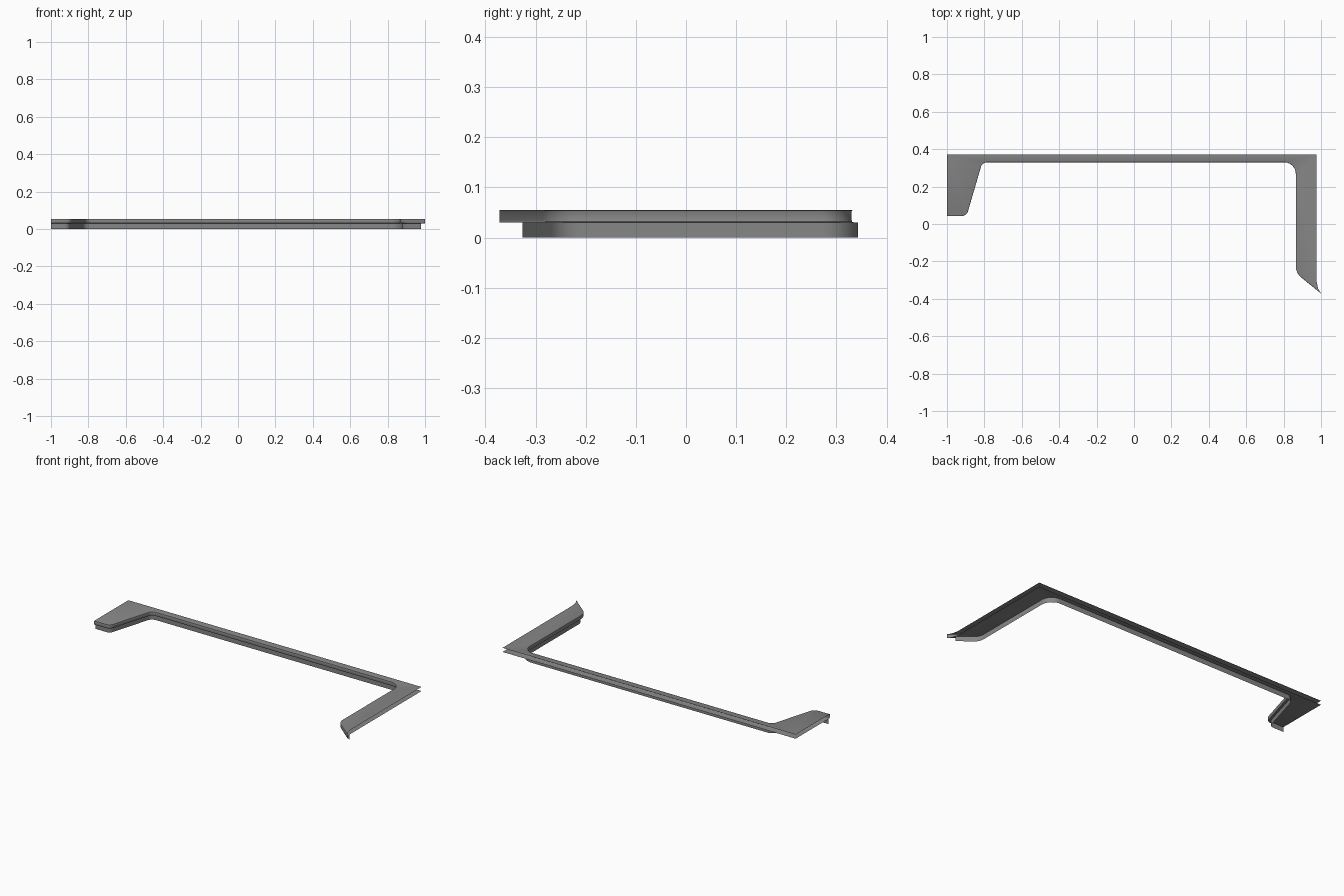
import bpy, bmesh, math
from mathutils import Vector

if "Cube" in bpy.data.objects:
    bpy.data.objects.remove(bpy.data.objects["Cube"])

# Dark grey finish shared by both parts
grey = bpy.data.materials.new("dark_grey")
grey.diffuse_color = (.24, .24, .24, 1)
grey.use_nodes = True
grey.node_tree.nodes["Principled BSDF"].inputs["Base Color"].default_value = grey.diffuse_color


def rounded_path(points, steps=8):
    """Polyline through (x, y, radius) points with filleted corners."""
    out = []
    for i, (x, y, r) in enumerate(points):
        p = Vector((x, y))
        if r == 0:
            out.append(p)
            continue
        a = (Vector(points[i - 1][:2]) - p).normalized()
        b = (Vector(points[i + 1][:2]) - p).normalized()
        half = a.angle(b) / 2
        centre = p + (a + b).normalized() * (r / math.sin(half))
        start = p + a * (r / math.tan(half)) - centre
        end = p + b * (r / math.tan(half)) - centre
        for s in range(steps + 1):
            t = s / steps
            out.append(centre + start.lerp(end, t).normalized() * r)
    return out


def inset(path, d):
    """Shift the path towards the back; the pointed last end stays put."""
    out = []
    for i, p in enumerate(path):
        if i == len(path) - 1:
            out.append(p.copy())
            continue
        t = (path[i + 1] - path[max(i - 1, 0)]).normalized()
        if i == 0:
            t = (path[1] - path[0]).normalized()
        out.append(p + Vector((-t.y, t.x)) * d)
    return out


def ring(bm, path, z):
    return [bm.verts.new((p.x, p.y, z)) for p in path]


def bridge(bm, upper, lower):
    for i in range(len(upper) - 1):
        bm.faces.new((upper[i], lower[i], lower[i + 1], upper[i + 1]))


def finish(bm, name):
    mesh = bpy.data.meshes.new(name)
    bm.to_mesh(mesh)
    bm.free()
    mesh.materials.append(grey)
    ob = bpy.data.objects.new(name, mesh)
    bpy.context.collection.objects.link(ob)
    bpy.ops.object.select_all(action='DESELECT')
    ob.select_set(True)
    bpy.context.view_layer.objects.active = ob
    bpy.ops.object.shade_smooth_by_angle(angle=math.radians(40))
    return ob


# Counter slab: top and underside sheets joined by a rounded front edge, open at the back
front = rounded_path([(-1, .043, 0), (-.895, .043, .035), (-.811, .330, .035),
                      (.865, .330, .062), (.865, -.262, .08), (1, -.372, 0)])
back = [Vector(p) for p in [(.984, -.345), (.977, -.31), (.977, .372), (-1, .372)]]
bm = bmesh.new()
T, R, TOP, BOTTOM = .003, .005, .055, .030
profile = [(T, TOP), (.3 * T, TOP - .3 * T), (0, TOP - T),
           (0, BOTTOM + R), (.3 * R, BOTTOM + .3 * R), (R, BOTTOM)]
rings = [ring(bm, inset(front, d), z) for d, z in profile]
for upper, lower in zip(rings, rings[1:]):
    bridge(bm, upper, lower)
bm.faces.new(rings[0] + ring(bm, back, TOP))
bm.faces.new(list(reversed(rings[-1] + ring(bm, back, BOTTOM))))
finish(bm, "counter_slab")

# Recessed skirt hanging below the slab
skirt = rounded_path([(-1, .058, 0), (-.905, .058, .03), (-.822, .343, .04),
                      (.876, .343, .07), (.876, -.248, .07), (.979, -.326, 0)])
bm = bmesh.new()
bridge(bm, ring(bm, skirt, BOTTOM), ring(bm, skirt, 0))
finish(bm, "counter_skirt")
